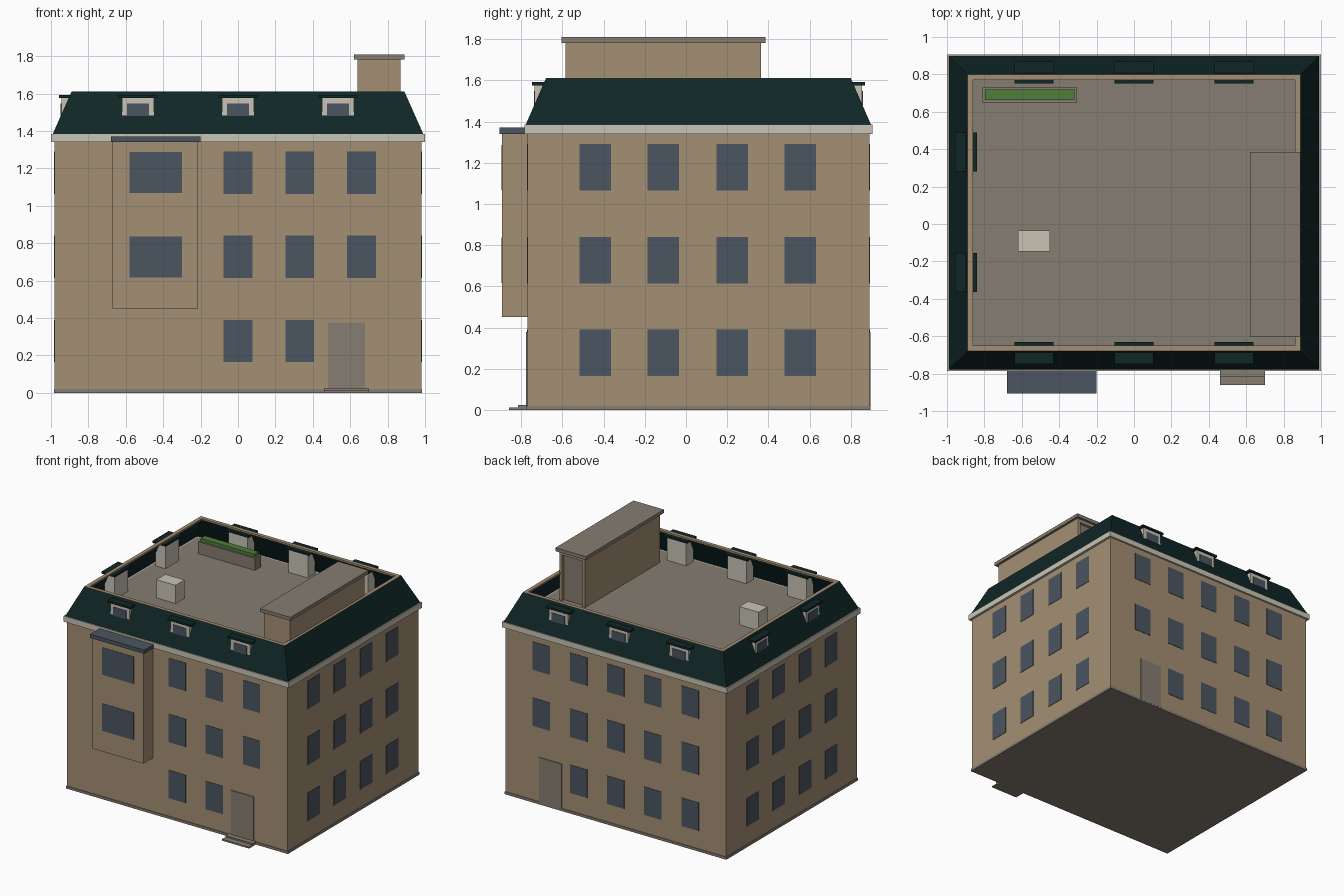
import bpy, bmesh

cube = bpy.data.objects.get("Cube")
if cube:
    bpy.data.objects.remove(cube, do_unlink=True)


def material(name, *rgb):
    m = bpy.data.materials.new(name)
    m.use_nodes = True
    col = (*rgb, 1)
    m.diffuse_color = col
    bsdf = m.node_tree.nodes["Principled BSDF"]
    bsdf.inputs["Base Color"].default_value = col
    bsdf.inputs["Roughness"].default_value = 0.9
    return m


TAN = material("tan_wall", 0.37, 0.275, 0.172)
GREY = material("warm_grey", 0.235, 0.205, 0.165)
CREAM = material("cream_trim", 0.58, 0.55, 0.46)
GREEN = material("dark_green_roof", 0.005, 0.019, 0.019)
SLATE = material("slate_blue", 0.07, 0.09, 0.115)
LEAF = material("leaf_green", 0.075, 0.21, 0.04)


def new_object(name, bm, mat):
    bmesh.ops.recalc_face_normals(bm, faces=bm.faces)
    me = bpy.data.meshes.new(name)
    bm.to_mesh(me)
    bm.free()
    me.materials.append(mat)
    ob = bpy.data.objects.new(name, me)
    bpy.context.collection.objects.link(ob)
    return ob


def box(name, x, y, z, mat):
    """Box from (min, max) pairs on each axis."""
    bm = bmesh.new()
    bmesh.ops.create_cube(bm, size=1)
    for v in bm.verts:
        v.co = [lo + (c + 0.5) * (hi - lo) for c, (lo, hi) in zip(v.co, (x, y, z))]
    return new_object(name, bm, mat)


# Distance of each wall from the centre, along its outward normal
WALL = {"front": 0.77, "back": 0.89, "left": 0.98, "right": 0.98}


def wall_box(name, side, u, d, z, mat):
    """Box on a wall: u runs along the wall, d is the offset outward from it."""
    sign = 1 if side in ("back", "left") else -1
    depth = sorted(sign * (WALL[side] + k) for k in d)
    if side in ("front", "back"):
        return box(name, u, depth, z, mat)
    return box(name, depth, u, z, mat)


def span(centre, width):
    return (centre - width / 2, centre + width / 2)


# Main block
box("walls", (-0.98, 0.98), (-0.77, 0.89), (0.01, 1.34), TAN)
box("plinth", (-0.985, 0.985), (-0.775, 0.895), (0, 0.02), GREY)
box("cornice", (-1, 1), (-0.785, 0.905), (1.34, 1.385), CREAM)
box("roof_deck", (-0.975, 0.975), (-0.76, 0.88), (1.38, 1.388), GREY)

# Mansard roof: four sloping sheets, open at the top
bm = bmesh.new()
rings = []
for x, y0, y1, z in ((0.99, -0.778, 0.898, 1.385), (0.89, -0.68, 0.80, 1.61)):
    rings.append([bm.verts.new(p) for p in
                  ((-x, y0, z), (x, y0, z), (x, y1, z), (-x, y1, z))])
for i in range(4):
    j = (i + 1) % 4
    bm.faces.new((rings[0][i], rings[0][j], rings[1][j], rings[1][i]))
new_object("mansard_roof", bm, GREEN)

# Tan rim around the roof opening
for side in WALL:
    u = (-0.89, 0.89) if side in ("front", "back") else (-0.65, 0.77)
    wall_box(side + "_roof_rim", side, u, (-0.12, -0.09), (1.597, 1.611), TAN)

# Windows and doors
COLUMNS = {
    "front": (0, 0.33, 0.66),
    "back": (-0.66, -0.33, 0, 0.33, 0.66),
    "left": (-0.44, -0.11, 0.225, 0.555),
    "right": (-0.44, -0.11, 0.225, 0.555),
}
for side, columns in COLUMNS.items():
    for floor in range(3):
        z = span(0.277 + 0.45 * floor, 0.226)
        for u in columns:
            if floor == 0 and u == 0.66:
                continue  # the door stands here
            wall_box(side + "_window", side, span(u, 0.153), (-0.002, 0.003), z, SLATE)
for side in ("front", "back"):
    wall_box(side + "_door", side, span(0.58, 0.2), (-0.002, 0.006), (0.01, 0.377), GREY)

# Front steps
wall_box("lower_step", "front", (0.46, 0.7), (0, 0.09), (0, 0.012), GREY)
wall_box("upper_step", "front", (0.46, 0.7), (0, 0.045), (0.012, 0.024), GREY)

# Bay on the front
wall_box("bay", "front", (-0.67, -0.215), (-0.01, 0.123), (0.45, 1.34), TAN)
wall_box("bay_roof", "front", (-0.68, -0.2), (0, 0.135), (1.34, 1.37), SLATE)
for z in (0.727, 1.177):
    wall_box("bay_window", "front", span(-0.44, 0.28), (0.122, 0.125), span(z, 0.22), SLATE)


# Dormers, passing through the mansard
def dormer(side, u):
    wall_box(side + "_dormer", side, span(u, 0.17), (-0.125, -0.035), (1.385, 1.576), CREAM)
    wall_box(side + "_dormer_window", side, span(u, 0.118), (-0.037, -0.031),
             (1.48, 1.548), SLATE)
    wall_box(side + "_dormer_roof", side, span(u, 0.208), (-0.14, -0.022),
             (1.576, 1.592), GREEN)


for u in (-0.535, 0, 0.535):
    dormer("front", u)
    dormer("back", u)
for u in (-0.26, 0.385):
    dormer("right", u)

# Stair house on the roof, with a recessed door at its back end
box("stair_house", (0.64, 0.87), (-0.585, 0.335), (1.385, 1.782), TAN)
for x in ((0.64, 0.665), (0.845, 0.87)):
    box("stair_house_jamb", x, (0.335, 0.365), (1.385, 1.782), TAN)
box("stair_house_lintel", (0.665, 0.845), (0.335, 0.365), (1.755, 1.782), TAN)
box("stair_house_door", (0.665, 0.845), (0.333, 0.341), (1.388, 1.755), GREY)
box("stair_house_roof", (0.62, 0.89), (-0.605, 0.385), (1.782, 1.81), GREY)

# Planter and air unit on the deck
box("planter", (-0.81, -0.305), (0.65, 0.73), (1.385, 1.485), GREY)
box("planter_hedge", (-0.797, -0.318), (0.662, 0.718), (1.48, 1.51), LEAF)
box("air_unit", (-0.62, -0.45), (-0.148, -0.035), (1.385, 1.535), CREAM)
